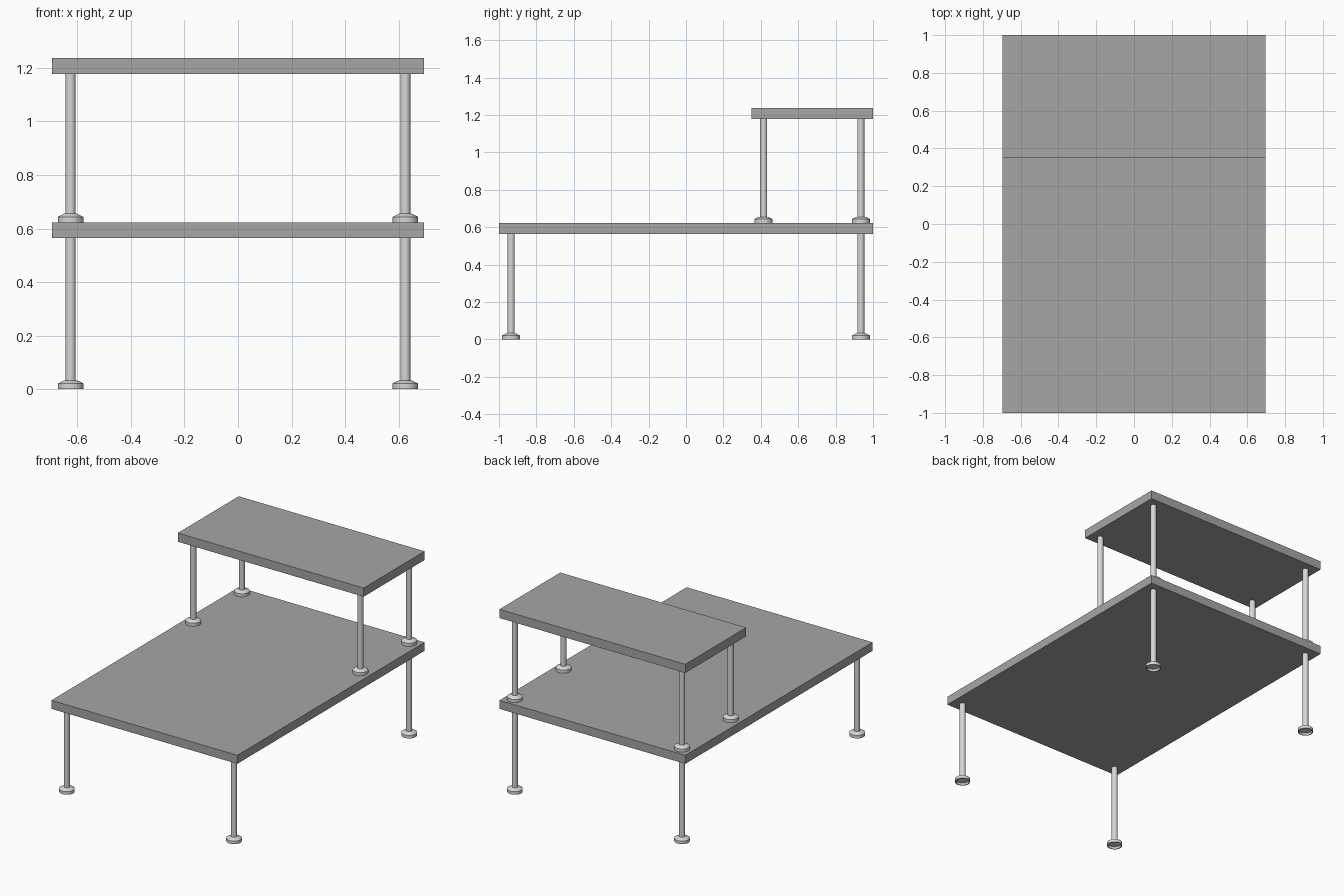
import bpy, bmesh, math

if "Cube" in bpy.data.objects:
    bpy.data.objects.remove(bpy.data.objects["Cube"])


def material(name, value):
    m = bpy.data.materials.new(name)
    m.diffuse_color = (value, value, value, 1)
    m.use_nodes = True
    m.node_tree.nodes["Principled BSDF"].inputs["Base Color"].default_value = m.diffuse_color
    return m


GREY = material("grey board", 0.38)
METAL = material("light metal", 0.68)


def add_object(name, bm, mat):
    bmesh.ops.recalc_face_normals(bm, faces=bm.faces[:])
    mesh = bpy.data.meshes.new(name)
    bm.to_mesh(mesh)
    bm.free()
    mesh.materials.append(mat)
    ob = bpy.data.objects.new(name, mesh)
    bpy.context.collection.objects.link(ob)
    return ob


def board(name, y0, y1, z0, z1, half_width=0.695):
    bm = bmesh.new()
    bmesh.ops.create_cube(bm, size=1)
    for v in bm.verts:
        v.co.x *= 2 * half_width
        v.co.y = (y0 + y1) / 2 + v.co.y * (y1 - y0)
        v.co.z = (z0 + z1) / 2 + v.co.z * (z1 - z0)
    return add_object(name, bm, GREY)


def lathe(name, profile, x, y, z, mat, sides=32):
    # revolve a (radius, height) profile around a vertical axis
    bm = bmesh.new()
    rings = [[bm.verts.new((x + r * math.cos(2 * math.pi * i / sides),
                            y + r * math.sin(2 * math.pi * i / sides), z + h))
              for i in range(sides)] for r, h in profile]
    for a, b in zip(rings, rings[1:]):
        for i in range(sides):
            j = (i + 1) % sides
            bm.faces.new((a[i], a[j], b[j], b[i]))
    bm.faces.new(rings[0])
    bm.faces.new(rings[-1])
    ob = add_object(name, bm, mat)
    bpy.ops.object.select_all(action='DESELECT')
    ob.select_set(True)
    bpy.context.view_layer.objects.active = ob
    bpy.ops.object.shade_smooth_by_angle(angle=math.radians(25))


# Two shelf boards
board("lower_board", -1, 1, 0.564, 0.622)
board("upper_board", 0.35, 1, 1.178, 1.237)

# Foot with hollow underside and sloped shoulder; slim round post
FOOT = [(0.040, 0.014), (0.042, 0.0), (0.048, 0.0), (0.048, 0.021),
        (0.024, 0.033), (0.018, 0.033)]
POST = [(0.019, 0.025), (0.019, 0.566)]

# Four legs under each board
for level, z, rows in (("lower", 0.0, (-0.935, 0.935)),
                       ("upper", 0.6225, (0.415, 0.935))):
    for row, y in zip(("front", "back"), rows):
        for side, x in (("left", -0.625), ("right", 0.625)):
            lathe(f"{level}_{row}_{side}_foot", FOOT, x, y, z, METAL)
            post = POST if level == "lower" else [(0.019, 0.025), (0.019, 0.557)]
            lathe(f"{level}_{row}_{side}_post", post, x, y, z, METAL)
